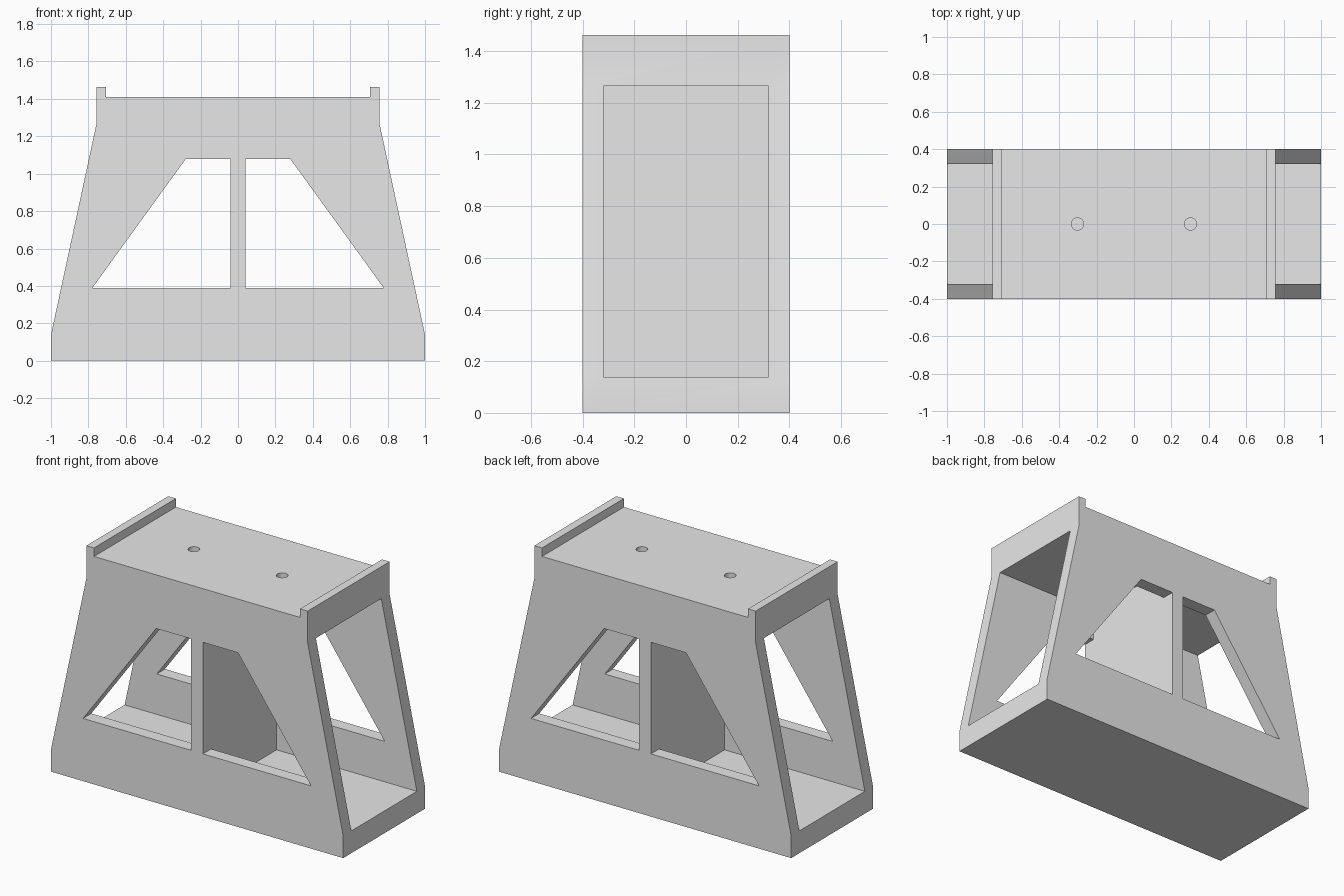
import bpy
import bmesh
from mathutils import Matrix, Vector

cube = bpy.data.objects.get("Cube")
if cube:
    bpy.data.objects.remove(cube, do_unlink=True)

grey = bpy.data.materials.new("plain grey")
grey.use_nodes = True
colour = (0.8, 0.8, 0.8, 1)
grey.diffuse_color = colour
grey.node_tree.nodes["Principled BSDF"].inputs["Base Color"].default_value = colour

# Main dimensions
HALF_DEPTH, INNER_DEPTH = 0.40, 0.32
FLOOR, CEILING, DECK, TOP = 0.138, 1.265, 1.41, 1.463
SHOULDER, LIP, RIB = 0.757, 0.705, 0.04


def add_object(name, bm):
    bmesh.ops.recalc_face_normals(bm, faces=bm.faces)
    mesh = bpy.data.meshes.new(name)
    bm.to_mesh(mesh)
    bm.free()
    mesh.materials.append(grey)
    obj = bpy.data.objects.new(name, mesh)
    bpy.context.collection.objects.link(obj)
    return obj


def prism(name, outline, half_depth):
    """Extrude an x-z outline symmetrically along y."""
    bm = bmesh.new()
    face = bm.faces.new([bm.verts.new((x, -half_depth, z)) for x, z in outline])
    ext = bmesh.ops.extrude_face_region(bm, geom=[face])
    verts = [v for v in ext["geom"] if isinstance(v, bmesh.types.BMVert)]
    bmesh.ops.translate(bm, verts=verts, vec=Vector((0, 2 * half_depth, 0)))
    return add_object(name, bm)


def cylinder(name, x, radius, z, height):
    bm = bmesh.new()
    bmesh.ops.create_cone(bm, cap_ends=True, segments=32, radius1=radius, radius2=radius,
                          depth=height, matrix=Matrix.Translation((x, 0, z)))
    return add_object(name, bm)


def cut(body, cutter):
    mod = body.modifiers.new("cut", "BOOLEAN")
    mod.operation, mod.solver, mod.object = "DIFFERENCE", "EXACT", cutter
    bpy.context.view_layer.update()
    bpy.context.view_layer.objects.active = body
    bpy.ops.object.modifier_apply(modifier=mod.name)
    bpy.data.objects.remove(cutter, do_unlink=True)


# Tapered body with a raised lip at each end of the deck
half = [(1, 0), (1, FLOOR), (SHOULDER, CEILING), (SHOULDER, TOP), (LIP, TOP), (LIP, DECK)]
body = prism("stand_body", half + [(-x, z) for x, z in reversed(half)], HALF_DEPTH)

for s in (-1, 1):
    # End pocket, leaving a central rib
    pocket = [(RIB, FLOOR), (1.2, FLOOR), (1.2, CEILING), (RIB, CEILING)]
    cut(body, prism("pocket_cutter", [(s * x, z) for x, z in pocket], INNER_DEPTH))
    # Slanted window through both side walls
    window = [(RIB, 0.388), (0.78, 0.388), (0.28, 1.078), (RIB, 1.078)]
    cut(body, prism("window_cutter", [(s * x, z) for x, z in window], 0.6))
    # Screw hole through the deck
    cut(body, cylinder("hole_cutter", s * 0.302, 0.033, DECK, 0.5))

# Smooth hole walls, crisp edges elsewhere
bpy.ops.object.select_all(action="DESELECT")
body.select_set(True)
bpy.context.view_layer.objects.active = body
bpy.ops.object.shade_smooth_by_angle(angle=0.3)
